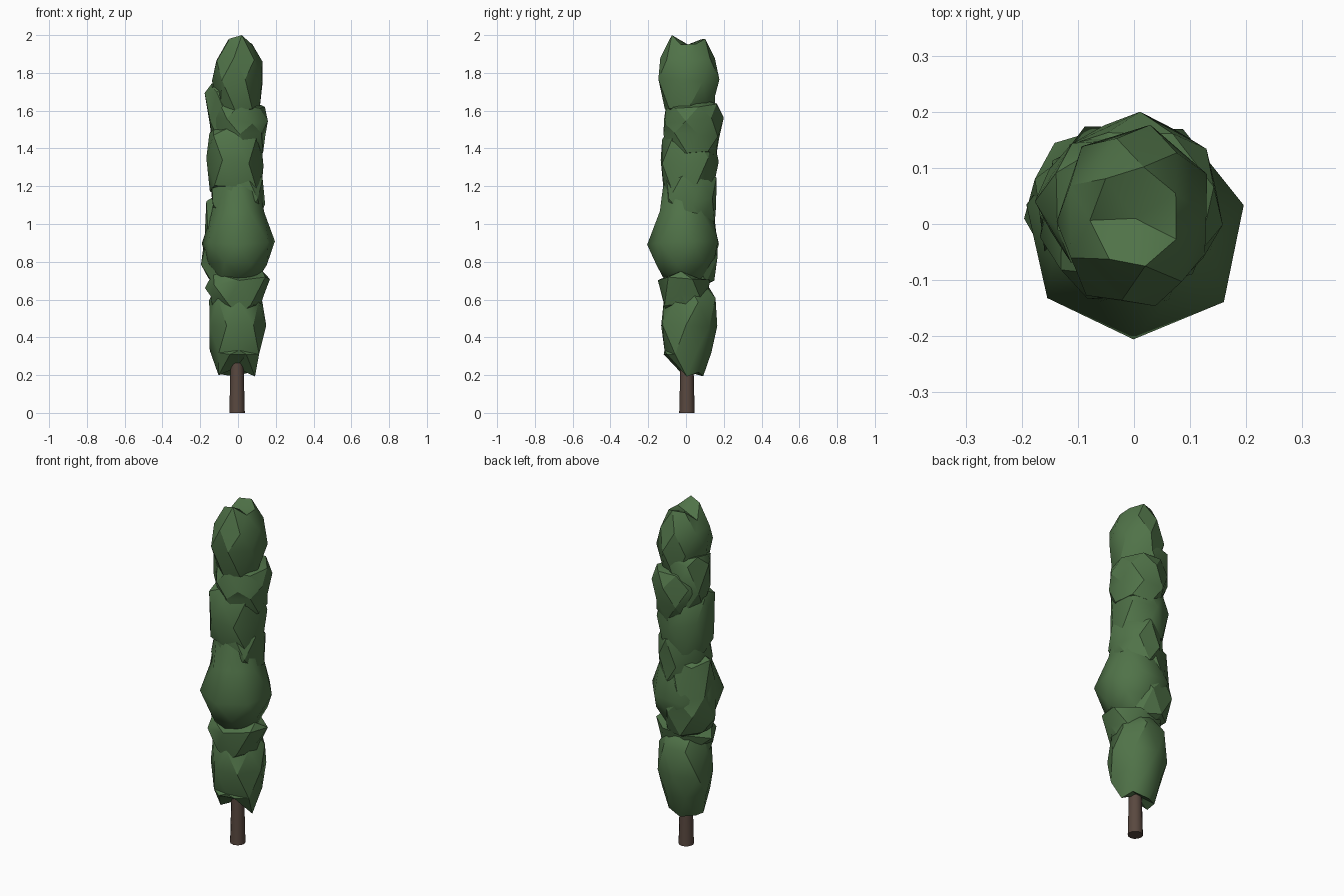
import bpy, bmesh, math, random

if "Cube" in bpy.data.objects:
    bpy.data.objects.remove(bpy.data.objects["Cube"])

random.seed(7)


def material(name, rgb):
    m = bpy.data.materials.new(name)
    m.diffuse_color = (*rgb, 1)
    m.use_nodes = True
    m.node_tree.nodes["Principled BSDF"].inputs["Base Color"].default_value = m.diffuse_color
    return m


leaf = material("leaf_green", (0.08, 0.17, 0.065))
bark = material("bark_brown", (0.10, 0.065, 0.05))


def lathe(name, mat, centre, profile, sides, start=0, squash=(1, 1),
          jitter=0.0, zjit=0.0, twist=0.5, shape=None, angle=30):
    """Faceted clump: closed rings of (z, radius), triangulated when twisted."""
    bm = bmesh.new()
    rings = []
    for k, (z, r) in enumerate(profile):
        if r == 0:
            rings.append([bm.verts.new((centre[0], centre[1], z))])
            continue
        ring = []
        for i in range(sides):
            a = math.radians(start) + 2 * math.pi * (i + twist * (k % 2)) / sides
            rr = r * (1 + random.uniform(-jitter, jitter))
            co = (centre[0] + rr * squash[0] * math.cos(a),
                  centre[1] + rr * squash[1] * math.sin(a),
                  z + random.uniform(-zjit, zjit))
            ring.append(bm.verts.new(shape(*co) if shape else co))
        rings.append(ring)
    for k in range(len(rings) - 1):
        lo, hi = rings[k], rings[k + 1]
        for i in range(sides):
            j = (i + 1) % sides
            if len(lo) == 1:
                bm.faces.new((lo[0], hi[j], hi[i]))
            elif len(hi) == 1:
                bm.faces.new((lo[i], lo[j], hi[0]))
            elif not twist:
                bm.faces.new((lo[i], lo[j], hi[j], hi[i]))
            elif k % 2:
                bm.faces.new((lo[i], hi[j], hi[i]))
                bm.faces.new((lo[i], lo[j], hi[j]))
            else:
                bm.faces.new((lo[i], lo[j], hi[i]))
                bm.faces.new((lo[j], hi[j], hi[i]))
    bmesh.ops.recalc_face_normals(bm, faces=bm.faces)
    me = bpy.data.meshes.new(name)
    bm.to_mesh(me)
    bm.free()
    me.materials.append(mat)
    ob = bpy.data.objects.new(name, me)
    bpy.context.collection.objects.link(ob)
    bpy.ops.object.select_all(action='DESELECT')
    ob.select_set(True)
    bpy.context.view_layer.objects.active = ob
    bpy.ops.object.shade_smooth_by_angle(angle=math.radians(angle))
    return ob


# trunk
lathe("trunk", bark, (-0.005, 0.005),
      [(0, 0), (0, 0.041), (0.2, 0.036), (0.3, 0.034), (0.3, 0)], 12, twist=0)


# lowest clump: the hem is lifted and pushed out at the front
def hem(x, y, z):
    if z < 0.25:
        if y < -0.03:
            return x, y * 1.5, 0.31
        return x, y * 0.75, max(z, 0.19)
    return x, y, z


random.seed(7)
for _ in range(72):
    random.random()
lathe("foliage_base", leaf, (-0.01, 0.015),
      [(0.24, 0), (0.20, 0.105), (0.32, 0.135), (0.46, 0.16), (0.60, 0.145),
       (0.70, 0.10), (0.74, 0)], 7, 20, (1, 0.98), 0.06, 0.015, shape=hem)

# ragged band above the base
lathe("foliage_lower_band", leaf, (-0.005, -0.01),
      [(0.51, 0), (0.54, 0.12), (0.60, 0.145), (0.69, 0.175), (0.72, 0.13),
       (0.73, 0)], 7, -60, (1, 0.82), 0.06, 0.03)

# widest clump, with its ridge towards the front
lathe("foliage_middle", leaf, (0, -0.01),
      [(0.68, 0), (0.71, 0.11), (0.79, 0.160), (0.90, 0.200), (1.06, 0.145),
       (1.22, 0.11), (1.28, 0)], 7, -116, (1, 1), 0.03, 0.01, angle=35)
lathe("foliage_middle_back", leaf, (-0.045, 0.035),
      [(0.64, 0), (0.70, 0.12), (0.80, 0.148), (0.92, 0.145), (1.10, 0.12),
       (1.20, 0)], 6, 10, (1, 0.95), 0.04, 0.03)

# upper clumps
lathe("foliage_waist", leaf, (0, 0.02),
      [(0.98, 0), (1.03, 0.13), (1.12, 0.15), (1.25, 0.14), (1.29, 0.10),
       (1.30, 0)], 7, 5, (1, 1), 0.05, 0.03)
lathe("foliage_upper_band", leaf, (-0.015, 0.015),
      [(1.16, 0), (1.20, 0.14), (1.33, 0.16), (1.46, 0.145), (1.51, 0.12),
       (1.51, 0)], 7, 40, (1, 1), 0.05, 0.03)
lathe("foliage_shoulder", leaf, (0.01, 0.035),
      [(1.33, 0), (1.37, 0.13), (1.47, 0.15), (1.55, 0.165), (1.63, 0.14),
       (1.68, 0)], 7, 90 - 26, (0.95, 1), 0.04, 0.02)
lathe("foliage_shoulder_left", leaf, (-0.05, 0.04),
      [(1.40, 0), (1.44, 0.09), (1.55, 0.115), (1.70, 0.125), (1.73, 0.10),
       (1.71, 0)], 6, 150, (1, 1), 0.04, 0.015)


# crown: two raised lips with a dip between them
def lips(x, y, z):
    if z > 1.93:
        z = min(2.0, 1.925 + 0.9 * abs(y)) - (0.02 if y > 0 else 0)
    return x, y, z


crown = lathe("foliage_crown", leaf, (0.002, 0.01),
              [(1.56, 0), (1.61, 0.118), (1.76, 0.152), (1.87, 0.139),
               (1.96, 0.085), (1.95, 0)], 7, -75, (0.93, 1.08), 0.04, 0.01,
              shape=lips)
# front lip forms the peak
peak = max((v for v in crown.data.vertices if v.co.z > 1.9 and v.co.y < 0),
           key=lambda v: v.co.z)
peak.co = (0.02, -0.075, 2.0)
